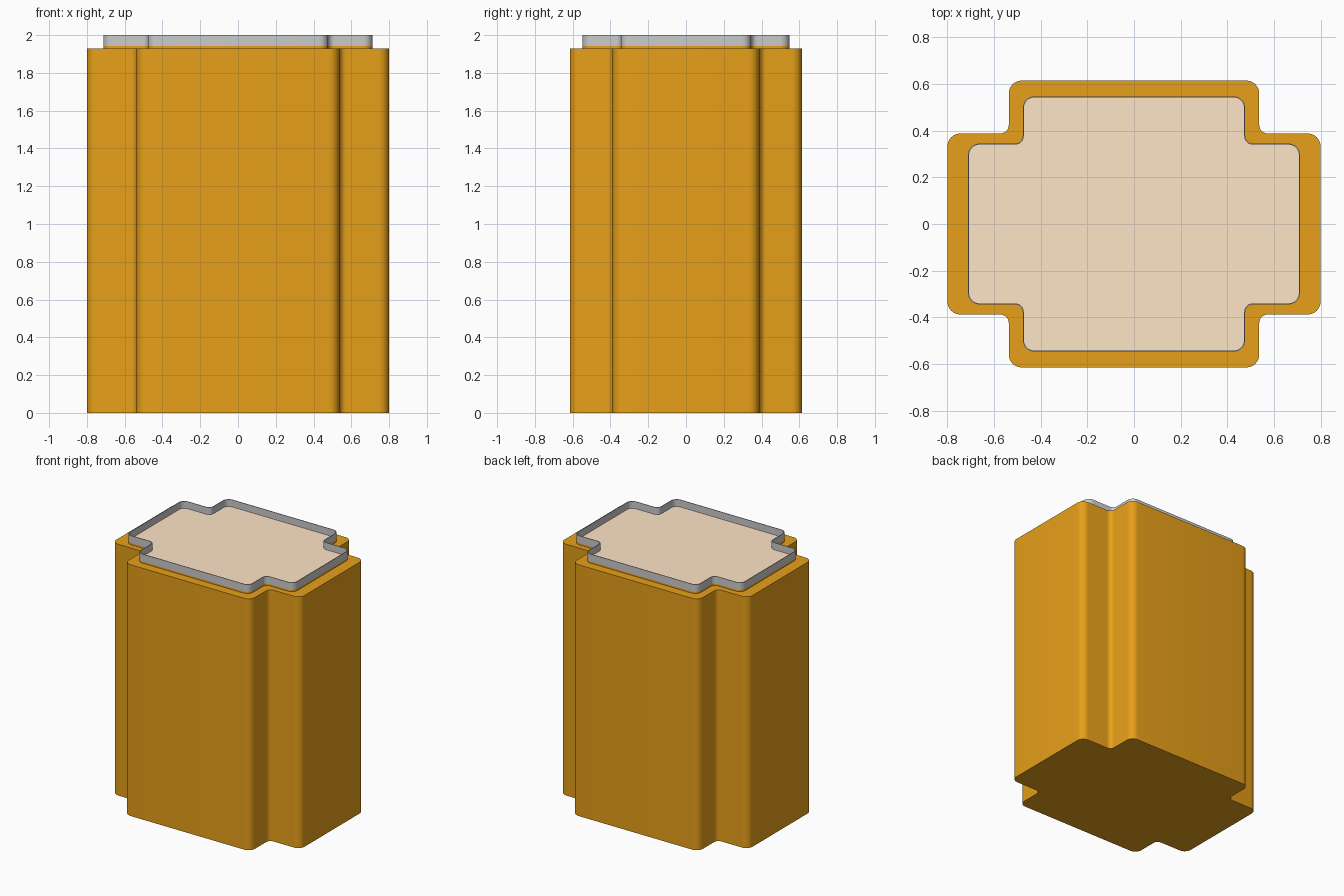
import bpy, bmesh, math
from mathutils import Vector

if "Cube" in bpy.data.objects:
    bpy.data.objects.remove(bpy.data.objects["Cube"])


def material(name, color):
    m = bpy.data.materials.new(name)
    m.diffuse_color = (*color, 1)
    m.use_nodes = True
    m.node_tree.nodes["Principled BSDF"].inputs["Base Color"].default_value = m.diffuse_color
    return m


def outline(x_out, x_in, y_in, y_out, r_out, r_in, steps=8):
    """Rounded plus-shaped outline, counter-clockwise."""
    quad = [(x_out, y_in, r_out), (x_in, y_in, r_in), (x_in, y_out, r_out)]
    corners = []
    for sx, sy in ((1, 1), (-1, 1), (-1, -1), (1, -1)):
        part = [(sx * x, sy * y, r) for x, y, r in quad]
        corners += part if sx * sy > 0 else part[::-1]
    pts = []
    for i, (x, y, r) in enumerate(corners):
        c = Vector((x, y))
        a = (Vector(corners[i - 1][:2]) - c).normalized()
        b = (Vector(corners[(i + 1) % 12][:2]) - c).normalized()
        centre = c + (a + b) * r
        for k in range(steps + 1):
            t = math.pi / 2 * k / steps
            pts.append(centre - b * r * math.cos(t) - a * r * math.sin(t))
    return pts


def loft(name, sections, mat=None, closed=False):
    """Skin (outline, z) sections; cap the ends, or join last to first."""
    bm = bmesh.new()
    rings = [[bm.verts.new((p.x, p.y, z)) for p in pts] for pts, z in sections]
    pairs = list(zip(rings, rings[1:]))
    if closed:
        pairs.append((rings[-1], rings[0]))
    for lo, hi in pairs:
        n = len(lo)
        for i in range(n):
            j = (i + 1) % n
            bm.faces.new((lo[i], lo[j], hi[j], hi[i]))
    if not closed:
        bm.faces.new(rings[0][::-1])
        bm.faces.new(rings[-1])
    bmesh.ops.recalc_face_normals(bm, faces=bm.faces)
    mesh = bpy.data.meshes.new(name)
    bm.to_mesh(mesh)
    bm.free()
    if mat:
        mesh.materials.append(mat)
    ob = bpy.data.objects.new(name, mesh)
    bpy.context.collection.objects.link(ob)
    bpy.ops.object.select_all(action='DESELECT')
    ob.select_set(True)
    bpy.context.view_layer.objects.active = ob
    bpy.ops.object.shade_smooth_by_angle(angle=math.radians(30))
    return ob


amber = material("amber", (0.8, 0.35, 0.01))
tan = material("tan", (1.0, 0.78, 0.57))

outer = outline(0.80, 0.537, 0.388, 0.615, 0.055, 0.037)
rim_out = outline(0.712, 0.477, 0.345, 0.547, 0.049, 0.033)
t = 0.005
rim_in = outline(0.712 - t, 0.477 - t, 0.345 - t, 0.547 - t, 0.049 - t, 0.033 + t)

# Solid body with a low step under the rim
loft("body", [(outer, 0), (outer, 1.93), (rim_out, 1.93), (rim_out, 1.942)], amber)

# Thin upright rim
loft("rim", [(rim_out, 1.942), (rim_out, 2.0), (rim_in, 2.0), (rim_in, 1.942)], closed=True)

# Recessed panel inside the rim
loft("top_panel", [(rim_in, 1.942), (rim_in, 1.946)], tan)
